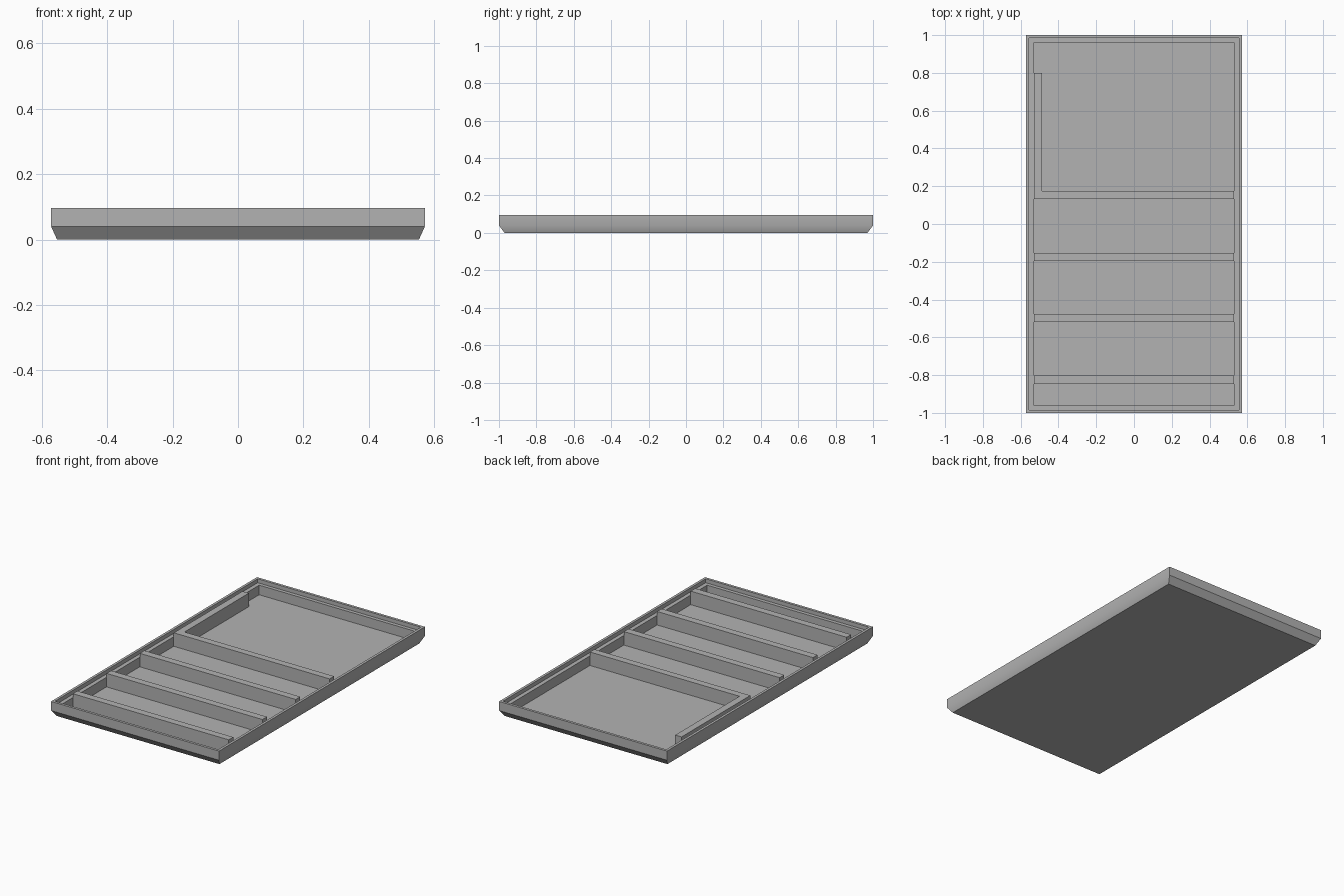
import bpy
import bmesh
from math import radians

cube = bpy.data.objects.get("Cube")
if cube:
    bpy.data.objects.remove(cube, do_unlink=True)

grey = bpy.data.materials.new("mid_grey")
grey.use_nodes = True
colour = (0.45, 0.45, 0.45, 1)
grey.diffuse_color = colour
grey.node_tree.nodes["Principled BSDF"].inputs["Base Color"].default_value = colour

HALF_X, HALF_Y = 0.571, 1.0
TOP, LEDGE, FLOOR = 0.096, 0.072, 0.013
INNER_X = 0.53


def finish(name, bm):
    bmesh.ops.recalc_face_normals(bm, faces=bm.faces)
    mesh = bpy.data.meshes.new(name)
    bm.to_mesh(mesh)
    bm.free()
    mesh.materials.append(grey)
    obj = bpy.data.objects.new(name, mesh)
    bpy.context.collection.objects.link(obj)
    return obj


def rectangle_loft(name, sections):
    """Join rectangles (half x, half y, height) and cap both ends."""
    bm = bmesh.new()
    rings = [[bm.verts.new((sx * hx, sy * hy, z))
              for sx, sy in ((-1, -1), (1, -1), (1, 1), (-1, 1))]
             for hx, hy, z in sections]
    for a, b in zip(rings, rings[1:]):
        for i in range(4):
            j = (i + 1) % 4
            bm.faces.new((a[i], a[j], b[j], b[i]))
    bm.faces.new(rings[0])
    bm.faces.new(rings[-1])
    return finish(name, bm)


def upright(name, outline):
    """Extrude a flat outline from the tray floor up to the rim height."""
    bm = bmesh.new()
    base = bm.faces.new([bm.verts.new((x, y, FLOOR)) for x, y in outline])
    new = bmesh.ops.extrude_face_region(bm, geom=[base], use_keep_orig=True)["geom"]
    verts = [v for v in new if isinstance(v, bmesh.types.BMVert)]
    bmesh.ops.translate(bm, verts=verts, vec=(0, 0, TOP - FLOOR))
    return finish(name, bm)


# Tray shell: bevelled base, outer wall, thin lip, recessed ledge, floor
tray = rectangle_loft("tray", [
    (0.553, 0.97, 0),
    (HALF_X, HALF_Y, 0.04),
    (HALF_X, HALF_Y, TOP),
    (0.555, 0.984, TOP),
    (0.555, 0.984, LEDGE),
    (INNER_X, 0.962, LEDGE),
    (INNER_X, 0.962, FLOOR),
])
bpy.context.view_layer.objects.active = tray
tray.select_set(True)
bpy.ops.object.shade_smooth_by_angle(angle=radians(30))

# Straight dividers across the tray
for number, y in enumerate((-0.825, -0.498, -0.175), 1):
    a, b = y - 0.022, y + 0.022
    upright(f"divider_{number}",
            [(-INNER_X, a), (INNER_X, a), (INNER_X, b), (-INNER_X, b)])

# L-shaped divider with an arm along the right wall
upright("corner_divider", [
    (-INNER_X, 0.133), (INNER_X, 0.133), (INNER_X, 0.176),
    (-0.487, 0.176), (-0.487, 0.80), (-INNER_X, 0.80),
])
